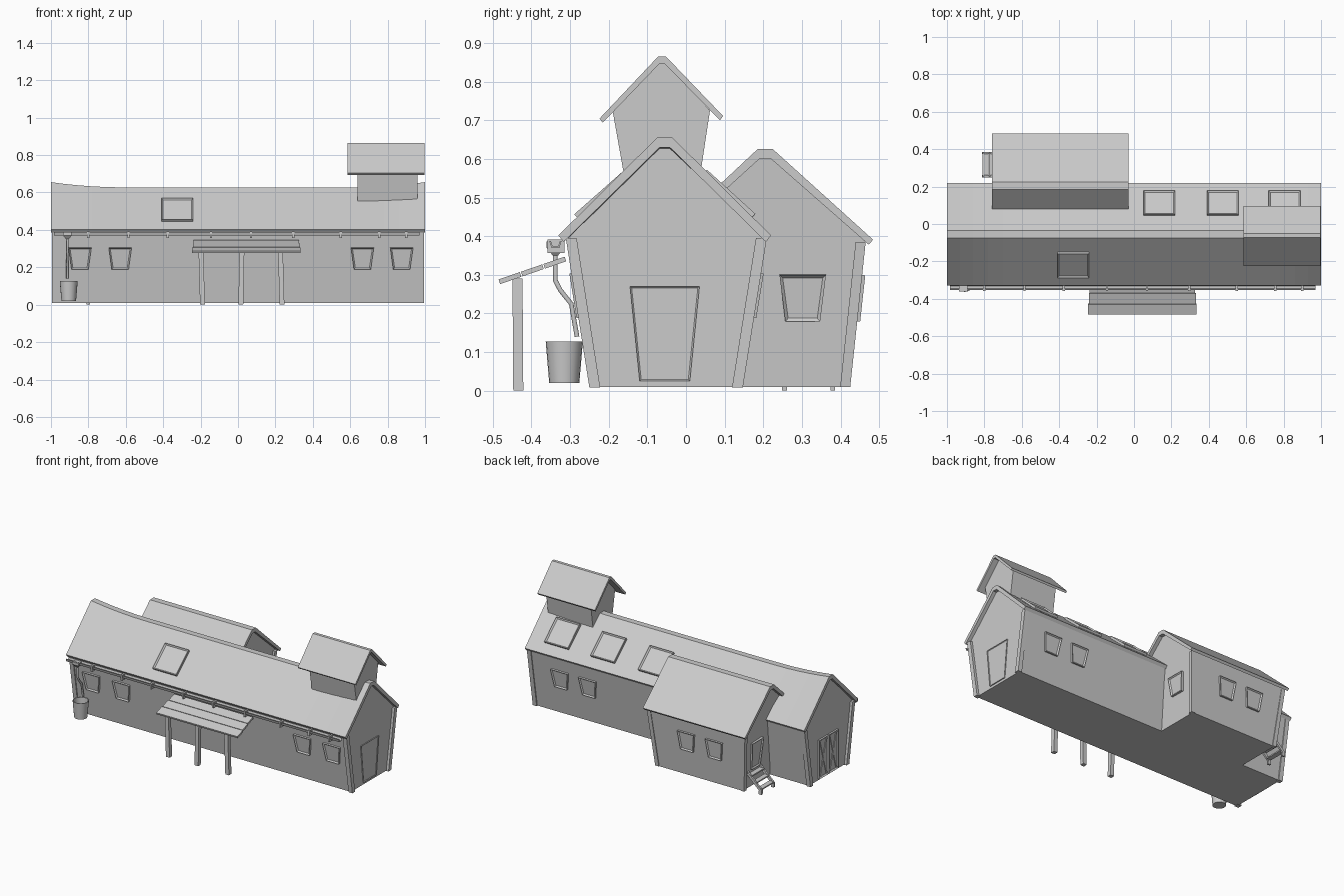
import bpy
import bmesh
from mathutils import Vector

cube = bpy.data.objects.get("Cube")
if cube:
    bpy.data.objects.remove(cube)

# The single flat colour
grey = bpy.data.materials.new("plain grey")
grey.use_nodes = True
GREY = (0.6, 0.6, 0.6, 1)
grey.diffuse_color = GREY
grey.node_tree.nodes["Principled BSDF"].inputs["Base Color"].default_value = GREY


def loft(name, loops, inset=0, depth=0):
    """Skin equal loops of points, cap both ends, optionally recess the last cap."""
    bm = bmesh.new()
    rings = [[bm.verts.new(p) for p in loop] for loop in loops]
    n = len(rings[0])
    for a, b in zip(rings, rings[1:]):
        for i in range(n):
            j = (i + 1) % n
            bm.faces.new((a[i], a[j], b[j], b[i]))
    bm.faces.new(rings[0][::-1])
    cap = bm.faces.new(rings[-1])
    bmesh.ops.recalc_face_normals(bm, faces=bm.faces)
    if inset:
        bmesh.ops.inset_individual(bm, faces=[cap], thickness=inset, depth=depth)
    mesh = bpy.data.meshes.new(name)
    bm.to_mesh(mesh)
    bm.free()
    mesh.materials.append(grey)
    obj = bpy.data.objects.new(name, mesh)
    bpy.context.collection.objects.link(obj)
    return obj


def smooth(obj):
    bpy.ops.object.select_all(action="DESELECT")
    obj.select_set(True)
    bpy.context.view_layer.objects.active = obj
    bpy.ops.object.shade_smooth_by_angle()


def prism(name, profile, x0, x1):
    return loft(name, [[(x, y, z) for y, z in profile] for x in (x0, x1)])


def beam(name, p, q, wx, wy):
    corners = ((-1, -1), (1, -1), (1, 1), (-1, 1))
    return loft(name, [[(c[0] + i * wx / 2, c[1] + j * wy / 2, c[2])
                        for i, j in corners] for c in (p, q)])


def panel(name, corners, out, depth=0.012, border=0.011):
    """Raised frame with a recessed centre, lying on a wall or a roof."""
    pts = [Vector(c) for c in corners]
    n = (pts[1] - pts[0]).cross(pts[2] - pts[0]).normalized()
    if n.dot(Vector(out)) < 0:
        n = -n
    return loft(name, [[p - n * 0.005 for p in pts], [p + n * depth for p in pts]],
                border, -depth * 0.6)


def trapezoid(u, z0, z1, low, high, place):
    return [place(u + s * w / 2, z) for s, w, z in
            ((-1, low, z0), (1, low, z0), (1, high, z1), (-1, high, z1))]


# Main building: leaning walls, and a ridge that sags between the ends
def sag(x):
    return 0.028 * (1 - max(0, (abs(x) - 0.6) / 0.4) ** 2)


def rise(z):
    return (z - 0.01) / 0.39


def front_wall(x, z):
    return (x, -0.243 - 0.062 * rise(z), z)


def back_wall(x, z):
    return (x, 0.14 + 0.065 * rise(z), z)


def roof_z(x, y):
    d = max(0, (abs(y + 0.055) - 0.02) / 0.255)
    top = 0.655 - sag(x)
    return top + d * (0.402 - top)


XS = [-1, -0.93, -0.86, -0.78, -0.7, -0.6, 0.6, 0.7, 0.78, 0.86, 0.93, 1]
loft("main_walls", [[front_wall(x, 0.01), back_wall(x, 0.01), back_wall(x, 0.395),
                     (x, -0.035, 0.633 - sag(x)), (x, -0.075, 0.633 - sag(x)),
                     front_wall(x, 0.395)] for x in [t * 0.978 for t in XS]])
loft("main_roof", [[(x, y, roof_z(x, y)) for y in (-0.33, -0.075, -0.035, 0.22)]
                   + [(x, 0.207, 0.385), (x, -0.042, 0.63 - sag(x)),
                      (x, -0.068, 0.63 - sag(x)), (x, -0.317, 0.385)] for x in XS])

for x in (-0.98, 0.98):
    beam("front_corner_beam", (x, -0.236, 0.008), (x, -0.297, 0.395), 0.028, 0.028)
    beam("back_corner_beam", (x, 0.133, 0.008), (x, 0.195, 0.395), 0.028, 0.028)

for x in (-0.845, -0.63, 0.665, 0.875):
    panel("front_window", trapezoid(x, 0.19, 0.305, 0.09, 0.122, front_wall), (0, -1, 0))
for x in (0.57, 0.77):
    panel("back_window", trapezoid(x, 0.19, 0.305, 0.09, 0.122, back_wall), (0, 1, 0))

# Roof hatches
for x, y0, y1, out in ((-0.325, -0.28, -0.15, -1), (0.135, 0.045, 0.17, 1),
                       (0.475, 0.045, 0.17, 1), (0.805, 0.045, 0.17, 1)):
    panel("skylight", [(x + s * 0.085, y, roof_z(x, y)) for s, y in
                       ((-1, y0), (1, y0), (1, y1), (-1, y1))], (0, out, 1), 0.014, 0.012)

# End doors
panel("end_door", trapezoid(-0.055, 0.025, 0.27, 0.13, 0.18,
                            lambda u, z: (0.978, u, z)), (1, 0, 0), 0.006, 0.006)
for side in (-1, 1):
    mid = -0.05 + side * 0.05
    panel("barn_door", trapezoid(mid, 0.02, 0.27, 0.094, 0.094,
                                 lambda u, z: (-0.978, u, z)), (-1, 0, 0), 0.012, 0.012)
    for lean in (-0.032, 0.032):
        loft("door_brace", [[(x, mid + s * lean + w, z) for s, w, z in
                             ((-1, -0.006, 0.03), (-1, 0.006, 0.03),
                              (1, 0.006, 0.26), (1, -0.006, 0.26))]
                            for x in (-0.977, -0.987)])

# Annex at the back
def annex_x(side, z):
    return -0.395 + side * (0.305 + 0.035 * min(1, rise(z)))


def annex_back(x, z):
    return (x, 0.42 + 0.043 * rise(z), z)


annex = [(0.05, 0.01), (0.42, 0.01), (0.462, 0.388), (0.222, 0.603),
         (0.188, 0.603), (0.05, 0.475)]
loft("annex_walls", [[(annex_x(s, z), y, z) for y, z in annex] for s in (-1, 1)])
prism("annex_roof", [(0.06, 0.508), (0.185, 0.625), (0.225, 0.625), (0.484, 0.391),
                     (0.473, 0.378), (0.22, 0.6), (0.19, 0.6), (0.06, 0.482)], -0.76, -0.03)
for s in (-1, 1):
    beam("annex_corner_beam", (annex_x(s, 0.01), 0.412, 0.01),
         (annex_x(s, 0.385), 0.452, 0.385), 0.026, 0.026)
for x in (-0.32, -0.52):
    panel("annex_back_window", trapezoid(x, 0.18, 0.3, 0.09, 0.12, annex_back), (0, 1, 0))
panel("annex_side_window", trapezoid(0.302, 0.18, 0.3, 0.09, 0.12,
                                     lambda u, z: (annex_x(1, z), u, z)), (1, 0, 0))
panel("annex_door", trapezoid(0.315, 0.13, 0.305, 0.085, 0.115,
                              lambda u, z: (annex_x(-1, z), u, z)), (-1, 0, 0))

# Steps to the annex door
for y in (0.255, 0.38):
    prism("step_stringer", [(y - 0.006, 0), (y + 0.006, 0), (y + 0.006, 0.02),
                            (y - 0.006, 0.02)], -0.81, -0.79)
    loft("step_rail", [[(x, y + w, z) for w, z in
                        ((-0.006, z0), (0.006, z0), (0.006, z0 + 0.024), (-0.006, z0 + 0.024))]
                       for x, z0 in ((-0.812, 0.005), (-0.7, 0.11))])
for i in range(3):
    x, z = -0.795 + i * 0.035, 0.03 + i * 0.034
    beam("step_tread", (x, 0.3175, z), (x, 0.3175, z + 0.008), 0.032, 0.125)

# Roof tower
prism("tower_walls", [(-0.15, 0.5), (0.028, 0.5), (0.062, 0.725), (-0.045, 0.848),
                      (-0.075, 0.848), (-0.19, 0.725)], 0.64, 0.96)
prism("tower_roof", [(-0.224, 0.704), (-0.072, 0.865), (-0.052, 0.865), (0.096, 0.711),
                     (0.088, 0.7), (-0.056, 0.847), (-0.068, 0.847), (-0.215, 0.694)],
      0.585, 0.997)

# Lean-to porch of three planks on posts
for i in range(3):
    y, z = -0.485 + i * 0.058, 0.288 + i * 0.02
    prism("porch_plank", [(y, z), (y + 0.055, z + 0.019), (y + 0.059, z + 0.007),
                          (y + 0.004, z - 0.012)], -0.245 + 0.004 * i, 0.335 - 0.004 * i)
for x, lean in ((-0.19, 0.008), (0.015, -0.006), (0.235, 0.008)):
    beam("porch_post", (x, -0.434, 0), (x - lean, -0.436, 0.29), 0.026, 0.026)

# Gutter, brackets and downspout
prism("gutter", [(-0.354, 0.388), (-0.348, 0.37), (-0.328, 0.37), (-0.322, 0.388),
                 (-0.326, 0.388), (-0.331, 0.374), (-0.345, 0.374), (-0.35, 0.388)],
      -0.985, 0.97)
for x in (-0.8, -0.585, -0.375, -0.145, 0.07, 0.295, 0.55, 0.755, 0.9):
    beam("gutter_bracket", (x, -0.336, 0.356), (x, -0.336, 0.392), 0.012, 0.044)

PX = -0.912
loft("spout_funnel", [[(PX + i * r, -0.338 + j * r, z) for i, j in
                       ((-1, -1), (1, -1), (1, 1), (-1, 1))]
                      for r, z in ((0.007, 0.35), (0.023, 0.37), (0.023, 0.386))])
path = bpy.data.curves.new("downspout", "CURVE")
path.dimensions = "3D"
path.bevel_depth = 0.007
path.bevel_resolution = 1
path.use_fill_caps = True
route = [(-0.338, 0.36), (-0.338, 0.285), (-0.325, 0.26), (-0.297, 0.225), (-0.282, 0.14)]
line = path.splines.new("POLY")
line.points.add(len(route) - 1)
for point, (y, z) in zip(line.points, route):
    point.co = (PX, y, z, 1)
path.materials.append(grey)
bpy.context.collection.objects.link(bpy.data.objects.new("downspout", path))

# Rain bucket
bpy.ops.mesh.primitive_cone_add(vertices=20, radius1=0.039, radius2=0.048, depth=0.107,
                                location=(-0.905, -0.315, 0.0735))
bucket = bpy.context.object
bucket.name = "rain_bucket"
bucket.data.materials.append(grey)
bm = bmesh.new()
bm.from_mesh(bucket.data)
rim = max(bm.faces, key=lambda f: f.calc_center_median().z)
bmesh.ops.inset_individual(bm, faces=[rim], thickness=0.005, depth=0)
bmesh.ops.inset_individual(bm, faces=[rim], thickness=0.006, depth=-0.09)
bm.to_mesh(bucket.data)
bm.free()
smooth(bucket)
